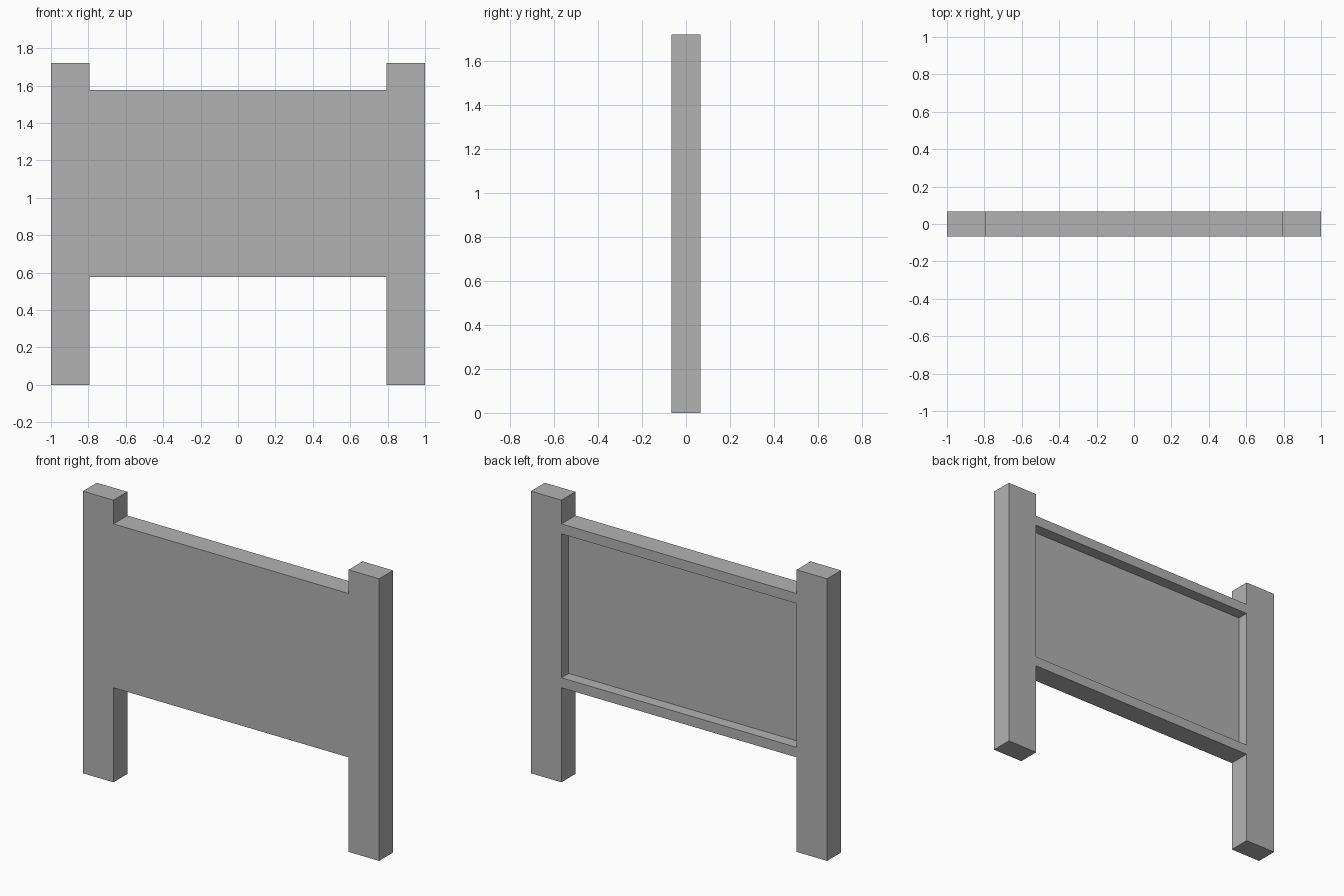
import bpy
import bmesh
from mathutils import Vector

if "Cube" in bpy.data.objects:
    bpy.data.objects.remove(bpy.data.objects["Cube"], do_unlink=True)

HALF_W, POST_IN, HALF_D = 1.0, 0.794, 0.067
POST_TOP, PANEL_LOW, PANEL_TOP = 1.722, 0.577, 1.577
RAIL, RECESS = 0.061, 0.07

grey = bpy.data.materials.new("plain_grey")
grey.use_nodes = True
colour = (0.448, 0.448, 0.448, 1)
grey.diffuse_color = colour
grey.node_tree.nodes["Principled BSDF"].inputs["Base Color"].default_value = colour


def extruded(name, outline, y0, y1):
    """Solid made by extruding an x-z outline from y0 to y1."""
    bm = bmesh.new()
    face = bm.faces.new([bm.verts.new((x, y0, z)) for x, z in outline])
    top = bmesh.ops.extrude_face_region(bm, geom=[face])["geom"]
    moved = [g for g in top if isinstance(g, bmesh.types.BMVert)]
    bmesh.ops.translate(bm, verts=moved, vec=Vector((0, y1 - y0, 0)))
    bmesh.ops.recalc_face_normals(bm, faces=bm.faces)
    mesh = bpy.data.meshes.new(name)
    bm.to_mesh(mesh)
    bm.free()
    mesh.materials.append(grey)
    obj = bpy.data.objects.new(name, mesh)
    bpy.context.collection.objects.link(obj)
    return obj


# Two posts and the board between them, as one mirrored outline
right_half = [(POST_IN, PANEL_LOW), (POST_IN, 0), (HALF_W, 0),
              (HALF_W, POST_TOP), (POST_IN, POST_TOP), (POST_IN, PANEL_TOP)]
left_half = [(-x, z) for x, z in reversed(right_half)]
board = extruded("sign_board_with_posts", right_half + left_half, -HALF_D, HALF_D)

# Shallow recess in the back, leaving a thin rail above and below
low, high = PANEL_LOW + RAIL, PANEL_TOP - RAIL
recess = extruded("back_recess_cutter",
                  [(-POST_IN, low), (POST_IN, low), (POST_IN, high), (-POST_IN, high)],
                  HALF_D - RECESS, HALF_D + RECESS)
recess.hide_render = True
cut = board.modifiers.new("back_recess", 'BOOLEAN')
cut.operation = 'DIFFERENCE'
cut.solver = 'EXACT'
cut.object = recess

# Apply the cut and drop the cutter
bpy.context.view_layer.objects.active = board
bpy.ops.object.modifier_apply(modifier=cut.name)
bpy.data.objects.remove(recess, do_unlink=True)
